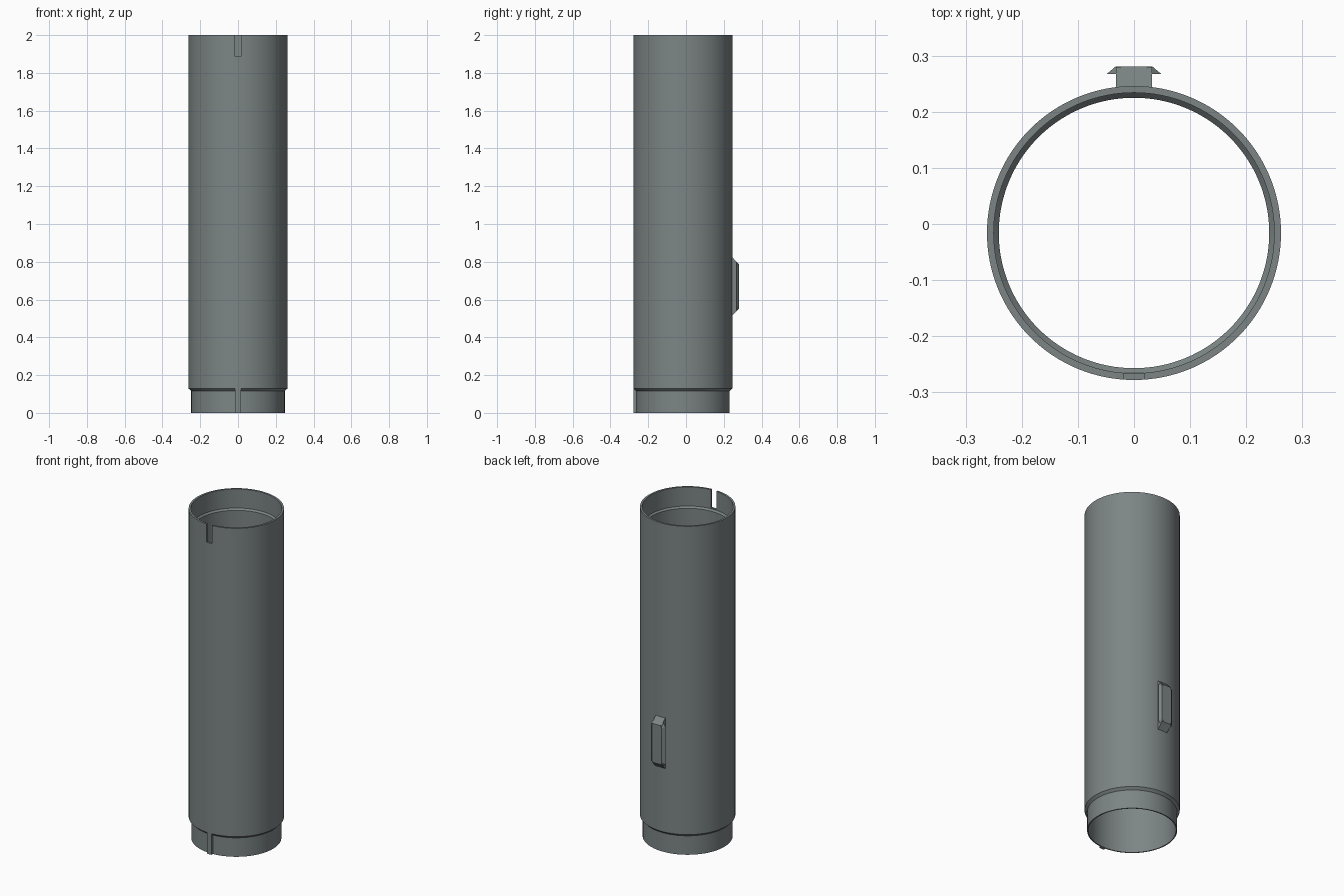
import bpy, bmesh, math

if "Cube" in bpy.data.objects:
    bpy.data.objects.remove(bpy.data.objects["Cube"])

CY = -0.016      # tube axis offset in y
SEG = 128

grey = bpy.data.materials.new("slate grey")
grey.diffuse_color = (0.205, 0.235, 0.235, 1)
grey.use_nodes = True
grey.node_tree.nodes["Principled BSDF"].inputs["Base Color"].default_value = grey.diffuse_color


def finish(name, bm, smooth=False):
    bmesh.ops.recalc_face_normals(bm, faces=bm.faces)
    mesh = bpy.data.meshes.new(name)
    bm.to_mesh(mesh)
    bm.free()
    mesh.materials.append(grey)
    ob = bpy.data.objects.new(name, mesh)
    bpy.context.collection.objects.link(ob)
    if smooth:
        bpy.ops.object.select_all(action='DESELECT')
        ob.select_set(True)
        bpy.context.view_layer.objects.active = ob
        bpy.ops.object.shade_smooth_by_angle(angle=math.radians(30))
    return ob


def lathe(name, profile):
    """Closed (radius, z) profile turned around the tube axis."""
    bm = bmesh.new()
    rings = []
    for i in range(SEG):
        a = 2 * math.pi * i / SEG
        rings.append([bm.verts.new((r * math.cos(a), CY + r * math.sin(a), z))
                      for r, z in profile])
    n = len(profile)
    for i in range(SEG):
        p, q = rings[i], rings[(i + 1) % SEG]
        for j in range(n):
            k = (j + 1) % n
            bm.faces.new((p[j], q[j], q[k], p[k]))
    return finish(name, bm, True)


def loft(name, a, b):
    """Solid between two matching outlines."""
    bm = bmesh.new()
    va = [bm.verts.new(p) for p in a]
    vb = [bm.verts.new(p) for p in b]
    bm.faces.new(va)
    bm.faces.new(vb)
    for i in range(len(a)):
        k = (i + 1) % len(a)
        bm.faces.new((va[i], va[k], vb[k], vb[i]))
    return finish(name, bm)


def side_extrude(name, half, outline):
    """(y, z) outline extruded symmetrically in x."""
    return loft(name, [(-half, y, z) for y, z in outline],
                [(half, y, z) for y, z in outline])


# Tube: plug end with chamfered shoulder below, socket recess above
tube = lathe("tube", [(0.241, 0), (0.2475, 0), (0.2475, 0.115), (0.262, 0.129),
                      (0.262, 2), (0.25, 2), (0.25, 1.885), (0.241, 1.875)])

# Slot through the socket wall at the front
cutter = side_extrude("slot_cutter", 0.018,
                      [(-0.32, 1.89), (-0.2, 1.89), (-0.2, 2.1), (-0.32, 2.1)])
cutter.hide_render = True
cutter.hide_viewport = True
cut = tube.modifiers.new("slot", 'BOOLEAN')
cut.operation = 'DIFFERENCE'
cut.solver = 'EXACT'
cut.object = cutter

# Alignment key on the plug end
side_extrude("locating_key", 0.015,
             [(-0.2775, 0), (-0.26, 0), (-0.26, 0.135), (-0.2775, 0.135)])

# Lug stem with sloping ends
side_extrude("lug_stem", 0.032,
             [(0.238, 0.513), (0.246, 0.517), (0.28, 0.552),
              (0.28, 0.788), (0.246, 0.823), (0.238, 0.827)])


# Lug head: long plate with clipped corners and bevelled sides
def octagon(y, half_x, end_x, half_z, side_z):
    pts = [(end_x, half_z), (half_x, side_z), (half_x, -side_z), (end_x, -half_z)]
    pts += [(-x, z) for x, z in reversed(pts)]
    return [(x, y, 0.67 + z) for x, z in pts]


loft("lug_head", octagon(0.267, 0.049, 0.032, 0.131, 0.114),
     octagon(0.2805, 0.033, 0.020, 0.118, 0.104))
